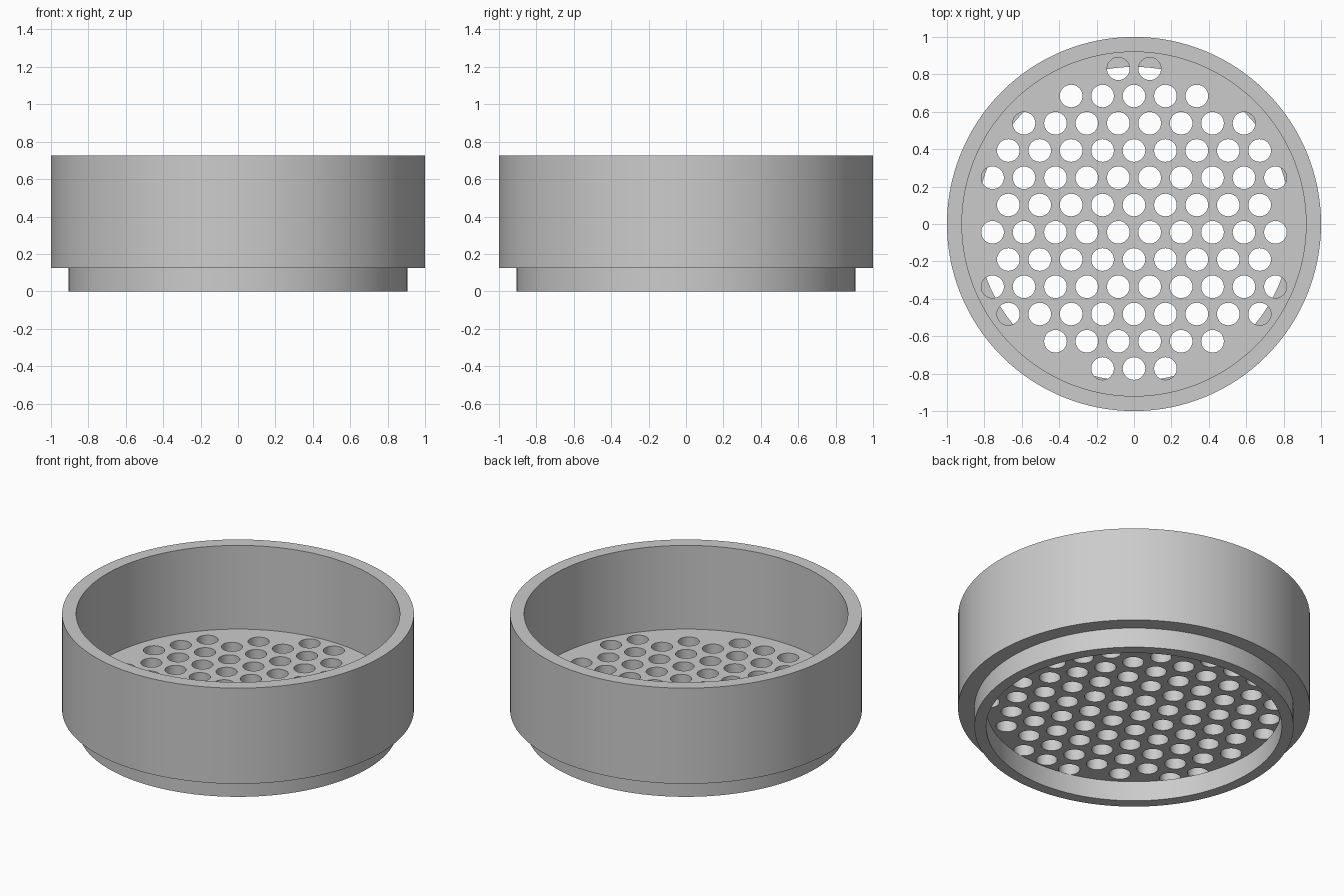
import bpy, bmesh
from math import cos, sin, pi, hypot

cube = bpy.data.objects.get("Cube")
if cube:
    bpy.data.objects.remove(cube)

grey = bpy.data.materials.new("plain grey")
grey.use_nodes = True
GREY = (0.6, 0.6, 0.6, 1)
grey.diffuse_color = GREY
grey.node_tree.nodes["Principled BSDF"].inputs["Base Color"].default_value = GREY


def add_lathe(bm, profile, segments, closed=False, centre=(0, 0)):
    """Turn (radius, z) points about a vertical axis; open profiles get end caps."""
    rings = [[bm.verts.new((centre[0] + r * cos(2 * pi * i / segments),
                            centre[1] + r * sin(2 * pi * i / segments), z))
              for i in range(segments)] for r, z in profile]
    pairs = list(zip(rings, rings[1:]))
    if closed:
        pairs.append((rings[-1], rings[0]))
    else:
        bm.faces.new(rings[0][::-1])
        bm.faces.new(rings[-1])
    for a, b in pairs:
        for i in range(segments):
            j = (i + 1) % segments
            bm.faces.new((a[i], a[j], b[j], b[i]))


def make_object(name, bm):
    bmesh.ops.recalc_face_normals(bm, faces=bm.faces)
    mesh = bpy.data.meshes.new(name)
    bm.to_mesh(mesh)
    bm.free()
    mesh.materials.append(grey)
    obj = bpy.data.objects.new(name, mesh)
    bpy.context.collection.objects.link(obj)
    return obj


def select_only(obj):
    bpy.ops.object.select_all(action="DESELECT")
    obj.select_set(True)
    bpy.context.view_layer.objects.active = obj


STEP, FLOOR, TOP = 0.125, 0.2, 0.725
SEGMENTS = 128

# Cup with a solid floor
bm = bmesh.new()
add_lathe(bm, [(1, STEP), (1, TOP), (0.92, TOP), (0.92, FLOOR)], SEGMENTS)
sieve_cup = make_object("sieve_cup", bm)

# Narrower fitting ring below the floor
bm = bmesh.new()
add_lathe(bm, [(0.84, 0), (0.907, 0), (0.907, STEP), (0.84, STEP)], SEGMENTS, closed=True)
fitting_ring = make_object("fitting_ring", bm)

# Staggered round holes, kept where their centres fall inside the limit
PITCH, ROW, HOLE, LIMIT = 0.168, 0.1457, 0.0605, 0.838
bm = bmesh.new()
for row in range(12):
    y = 0.83 - row * ROW
    for column in range(-6, 7):
        x = (column + (0.5 if row % 2 == 0 else 0)) * PITCH
        if hypot(x, y) < LIMIT:
            add_lathe(bm, [(HOLE, STEP - 0.05), (HOLE, FLOOR + 0.05)], 32, centre=(x, y))
hole_cutter = make_object("hole_cutter", bm)
hole_cutter.hide_render = True

cut = sieve_cup.modifiers.new("holes", "BOOLEAN")
cut.operation = "DIFFERENCE"
cut.solver = "EXACT"
cut.object = hole_cutter
select_only(sieve_cup)
bpy.ops.object.modifier_apply(modifier=cut.name)
bpy.data.objects.remove(hole_cutter)

# Smooth walls with sharp rims
for obj in (sieve_cup, fitting_ring):
    select_only(obj)
    bpy.ops.object.shade_smooth_by_angle(angle=pi / 6)
